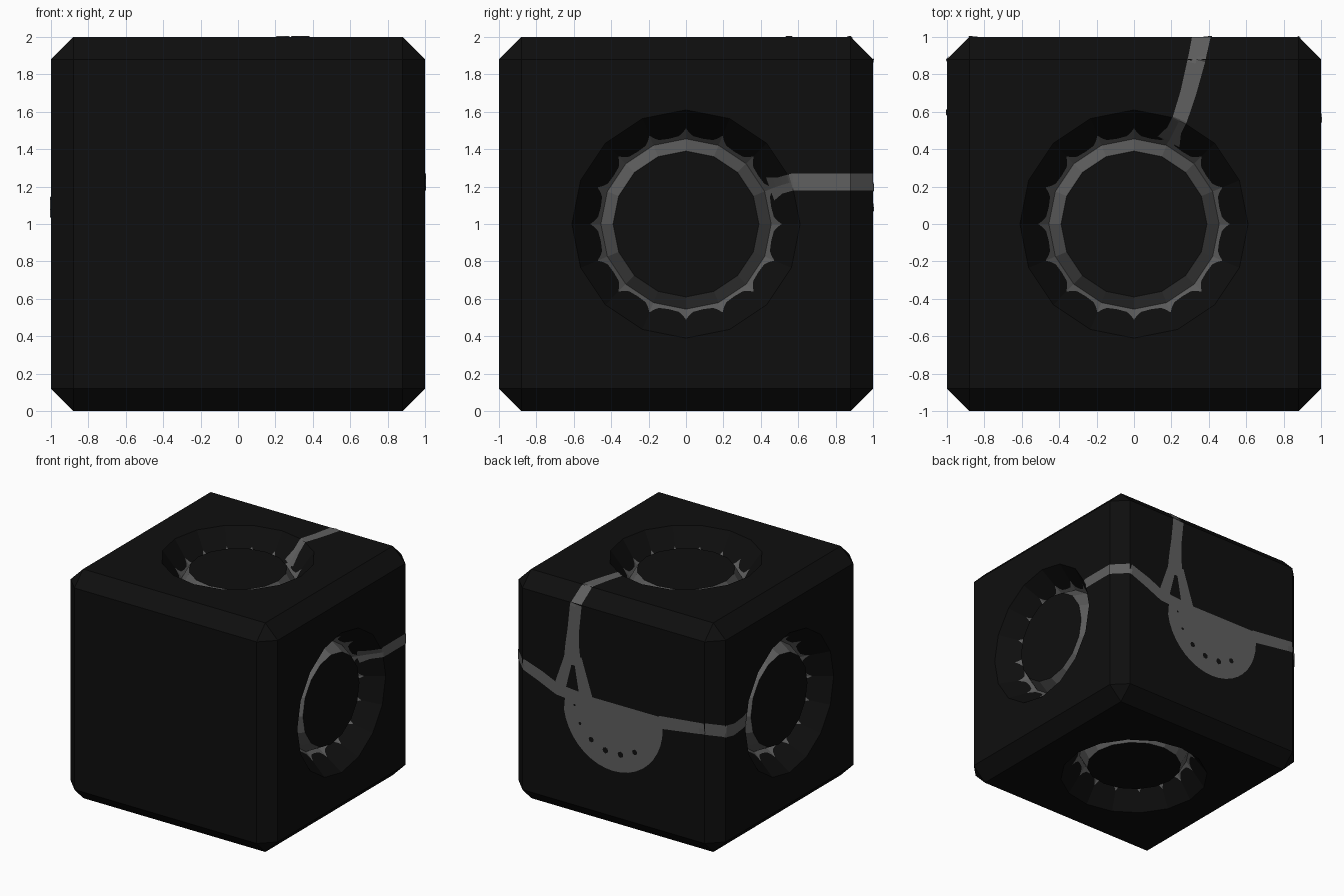
import bpy, bmesh, math
from mathutils import Vector

if "Cube" in bpy.data.objects:
    bpy.data.objects.remove(bpy.data.objects["Cube"])

N = 16                                   # sides of every round socket
R_OUT, R_LOW, R_IN = 0.61, 0.455, 0.39   # rim, groove bottom, centre disc
D_LOW, D_IN, CH = 0.22, 0.10, 0.12       # groove depth, disc depth, chamfer


def material(name, value):
    m = bpy.data.materials.new(name)
    m.diffuse_color = (value, value, value, 1)
    m.use_nodes = True
    m.node_tree.nodes["Principled BSDF"].inputs["Base Color"].default_value = m.diffuse_color
    return m


DARK = material("black shell", 0.0045)
GREY = material("grey line", 0.115)

# each side of the cube: u axis, v axis, outward normal
X, Y, Z = Vector((1, 0, 0)), Vector((0, 1, 0)), Vector((0, 0, 1))
RIGHT, LEFT = (Y, Z, X), (Y, Z, -X)
TOP, BOTTOM = (X, Y, Z), (X, Y, -Z)
BACK = (X, Z, Y)


def place(side, u, v, d):
    """Point on a side, sunk by depth d."""
    return side[0] * u + side[1] * v + side[2] * (1 - d) + Z


def finish(bm, name, mats):
    me = bpy.data.meshes.new(name)
    bm.to_mesh(me)
    bm.free()
    for m in mats:
        me.materials.append(m)
    ob = bpy.data.objects.new(name, me)
    bpy.context.collection.objects.link(ob)
    return ob


def polar(r, k):
    a = 2 * math.pi * k / N
    return r * math.cos(a), r * math.sin(a)


def depth(side, u, v):
    """Depth of the surface: chamfer, socket cone or flat."""
    d = max(0, abs(u) - (1 - CH), abs(v) - (1 - CH))
    if side is not BACK:
        step = 2 * math.pi / N
        a = math.atan2(v, u) % step - step / 2
        r = math.hypot(u, v) * math.cos(a) / math.cos(step / 2)
        if r < R_OUT:
            d = (R_OUT - max(r, R_LOW)) / (R_OUT - R_LOW) * D_LOW
    return d


# ---- chamfered cube shell with sunken sockets ----
bm = bmesh.new()
bmesh.ops.create_cube(bm, size=2)
bmesh.ops.translate(bm, verts=bm.verts, vec=Z)
bmesh.ops.bevel(bm, geom=bm.edges[:], offset=CH, segments=1, profile=0.5, affect='EDGES')

SCALLOP = [(0, 0.512), (0.1, 0.49), (0.22, 0.477), (0.5, 0.474),
           (0.78, 0.477), (0.9, 0.49), (1, 0.512)]


def socket(bm, side):
    n = side[2]
    old = [f for f in bm.faces if f.normal.dot(n) > 0.99 and f.calc_area() > 2]
    bmesh.ops.delete(bm, geom=old, context='FACES_ONLY')

    def face(pts, grey=0):
        f = bm.faces.new([bm.verts.new(place(side, *p)) for p in pts])
        f.material_index = grey
        f.normal_update()
        c = place(side, 0, 0, -1) - f.calc_center_median()
        if f.normal.dot(n) < 0:
            f.normal_flip()

    def ring(r, k, d):
        return (*polar(r, k), d)

    q = 1 - CH
    corners = [(q, q, 0), (-q, q, 0), (-q, -q, 0), (q, -q, 0)]
    for k in range(N):
        c = corners[k // 4]
        face([c, ring(R_OUT, k + 1, 0), ring(R_OUT, k, 0)])
        if k % 4 == 3:
            face([c, corners[(k // 4 + 1) % 4], ring(R_OUT, k + 1, 0)])
        # cone facet split into black rim and grey scalloped band
        wave = []
        for t, r in SCALLOP:
            a, b = polar(r, k), polar(r, k + 1)
            wave.append((a[0] + (b[0] - a[0]) * t, a[1] + (b[1] - a[1]) * t,
                         (R_OUT - r) / (R_OUT - R_LOW) * D_LOW))
        face([ring(R_OUT, k, 0), ring(R_OUT, k + 1, 0)] + wave[::-1])
        face(wave + [ring(R_LOW, k + 1, D_LOW), ring(R_LOW, k, D_LOW)], 1)
        # grey inner slope rising to the centre disc
        face([ring(R_LOW, k, D_LOW), ring(R_LOW, k + 1, D_LOW),
              ring(R_IN, k + 1, D_IN), ring(R_IN, k, D_IN)], 1)
    face([ring(R_IN, k, D_IN) for k in range(N)])


for s in (RIGHT, LEFT, TOP, BOTTOM):
    socket(bm, s)
bmesh.ops.remove_doubles(bm, verts=bm.verts, dist=0.0005)
bmesh.ops.recalc_face_normals(bm, faces=bm.faces)
finish(bm, "cube_shell", [DARK, GREY])


# ---- painted lines and plates ----
def sheet_face(bm, side, vs):
    f = bm.faces.new(vs)
    f.normal_update()
    if f.normal.dot(side[2]) < 0:
        f.normal_flip()


def ribbon(name, side, pts, sub=8):
    """Line following the surface; pts are (u, v, width)."""
    path = []
    for a, b in zip(pts, pts[1:]):
        path += [Vector(a).lerp(Vector(b), i / sub) for i in range(sub)]
    path.append(Vector(pts[-1]))
    bm, rows = bmesh.new(), []
    for i, p in enumerate(path):
        t = path[min(i + 1, len(path) - 1)] - path[max(i - 1, 0)]
        if abs(p.x) >= 0.88 or abs(p.y) >= 0.88:      # square ends across chamfers
            t = Vector((1, 0, 0)) if abs(p.x) > abs(p.y) else Vector((0, 1, 0))
            t *= -1 if (path[-1] - path[0]).dot(t) < 0 else 1
        side_dir = Vector((-t.y, t.x)).normalized()
        row = []
        for w in (-0.5, 0, 0.5):
            u, v = p.x + side_dir.x * p.z * w, p.y + side_dir.y * p.z * w
            row.append(bm.verts.new(place(side, u, v, depth(side, u, v) - 0.005)))
        rows.append(row)
    for a, b in zip(rows, rows[1:]):
        for j in (0, 1):
            sheet_face(bm, side, [a[j], a[j + 1], b[j + 1], b[j]])
    finish(bm, name, [GREY])


def plate(name, side, pts, mat, lift):
    bm = bmesh.new()
    sheet_face(bm, side, [bm.verts.new(place(side, u, v, -lift)) for u, v in pts])
    finish(bm, name, [mat])


# lines running from the sockets to the back
ribbon("right_line", RIGHT, [(1, .225, .09), (.88, .225, .09), (.57, .225, .09),
                             (.5, .205, .09), (.45, .187, .13)])
ribbon("top_line", TOP, [(.36, 1, .1), (.335, .88, .095), (.29, .7, .085),
                         (.245, .56, .08), (.215, .5, .08), (.185, .44, .13)])
ribbon("left_line", LEFT, [(1, .12, .1), (.88, .085, .1), (.77, .062, .1),
                           (.65, .075, .1), (.56, .1, .1), (.45, .12, .1)])
# back face lines
ribbon("back_upper_line", BACK, [(.36, .88, .11), (.385, .65, .11),
                                 (.395, .5, .135), (.395, .34, .17)])
ribbon("back_fork_inner", BACK, [(.345, .42, .08), (.26, .08, .13)])
ribbon("back_fork_outer", BACK, [(.43, .4, .08), (.52, .1, .11)])
ribbon("back_right_line", BACK, [(.88, .225, .09), (.7, .16, .1),
                                 (.54, .09, .1), (.3, .07, .1)])
ribbon("back_left_line", BACK, [(-.88, .12, .095), (-.45, .065, .11)])

# half round plate on the back with small black dots
half = [(-.48, .112), (-.48, .02)]
half += [(.48 * math.cos(a), .01 + .49 * math.sin(a))
         for a in (math.pi * (1 + i / 20) for i in range(1, 20))]
half += [(.465, .04), (.45, .1), (.2, .11)]
plate("back_half_disc", BACK, half, GREY, 0.006)
for i, (ang, r) in enumerate([(-8, .01), (-32, .013), (-56, .024),
                              (-78.75, .027), (-101.25, .027), (-124, .024)]):
    cu = .375 * math.cos(math.radians(ang))
    cv = .05 + .375 * math.sin(math.radians(ang))
    plate(f"back_dot_{i}", BACK,
          [(cu + r * math.cos(k * math.pi / 4), cv + r * math.sin(k * math.pi / 4))
           for k in range(8)], DARK, 0.009)
